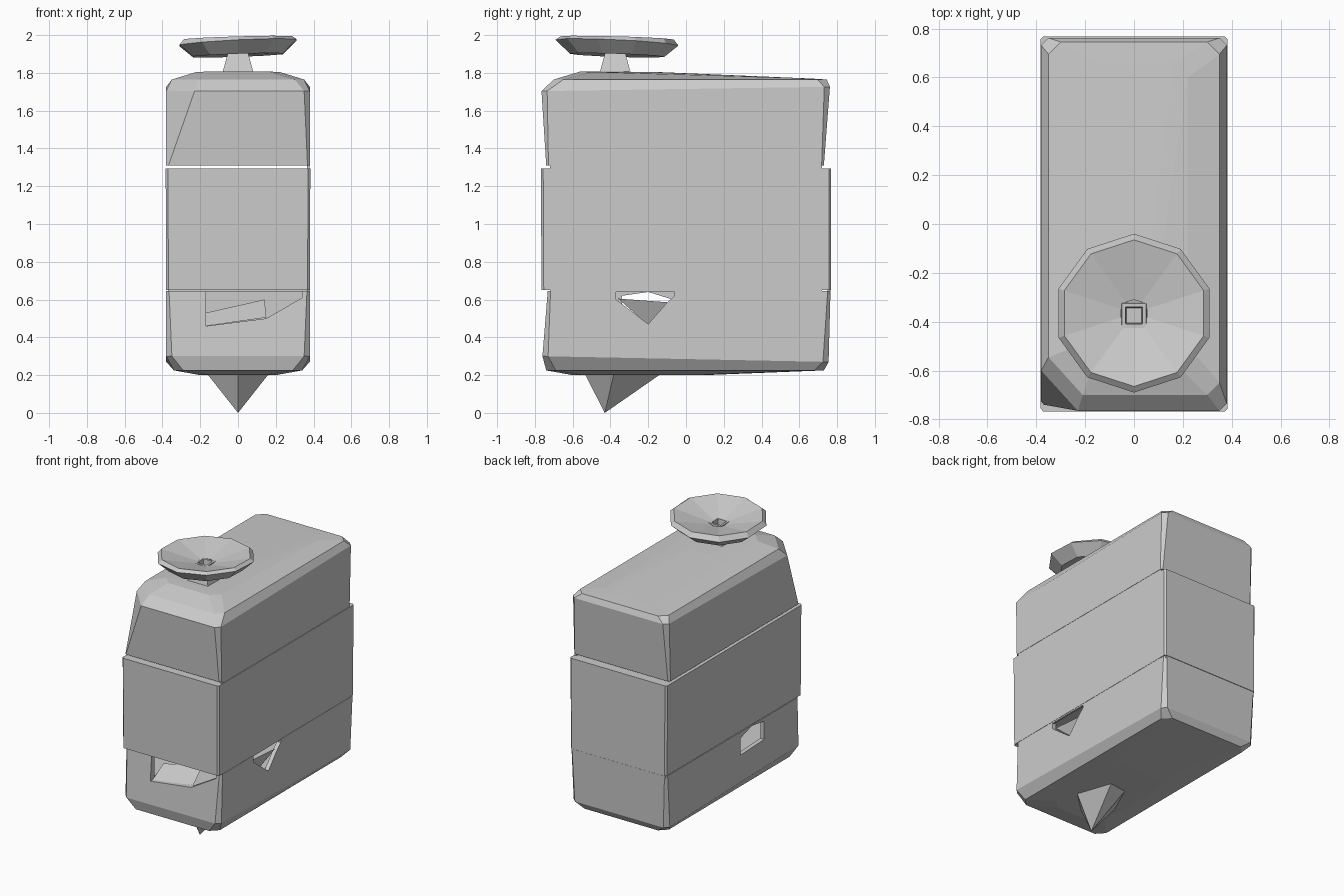
import bpy, bmesh, math
from mathutils import Vector

cube = bpy.data.objects.get("Cube")
if cube:
    bpy.data.objects.remove(cube, do_unlink=True)

grey = bpy.data.materials.new("plain grey")
grey.use_nodes = True
GREY = (0.6, 0.6, 0.6, 1)
grey.diffuse_color = GREY
grey.node_tree.nodes["Principled BSDF"].inputs["Base Color"].default_value = GREY


def make(name, verts, faces):
    bm = bmesh.new()
    vs = [bm.verts.new(v) for v in verts]
    for f in faces:
        bm.faces.new([vs[i] for i in f])
    bmesh.ops.recalc_face_normals(bm, faces=bm.faces)
    mesh = bpy.data.meshes.new(name)
    bm.to_mesh(mesh)
    bm.free()
    mesh.materials.append(grey)
    ob = bpy.data.objects.new(name, mesh)
    bpy.context.collection.objects.link(ob)
    return ob


def loft(name, rings, caps=True, loop=False):
    n, verts, faces = len(rings[0]), [p for r in rings for p in r], []
    for k in range(len(rings) if loop else len(rings) - 1):
        a, b = k * n, (k + 1) % len(rings) * n
        faces += [(a + i, a + (i + 1) % n, b + (i + 1) % n, b + i) for i in range(n)]
    if caps and not loop:
        faces += [range(n), range((len(rings) - 1) * n, len(rings) * n)]
    return make(name, verts, faces)


def ring(x, y0, y1, z, cut=0.02, cut_left=None, tilt=0):
    """Rectangle with cut corners; cut_left is the front corner at -x."""
    c, d = cut, cut if cut_left is None else cut_left
    pts = [(-x + d, y0), (x - c, y0), (x, y0 + c), (x, y1 - c),
           (x - c, y1), (-x + c, y1), (-x, y1 - c), (-x, y0 + d * 1.1)]
    return [(px, py, z + tilt * py) for px, py in pts]


def prism(name, pts, axis, a, b):
    """Polygon given in the two other axes, pushed along one axis."""
    def put(p, d):
        return (d, *p) if axis == "x" else (p[0], d, p[1])
    return loft(name, [[put(p, a) for p in pts], [put(p, b) for p in pts]])


def carve(ob, cutter):
    mod = ob.modifiers.new("cut", "BOOLEAN")
    mod.operation, mod.solver, mod.object = "DIFFERENCE", "EXACT", cutter
    bpy.context.view_layer.update()
    result = bpy.data.meshes.new_from_object(
        ob.evaluated_get(bpy.context.evaluated_depsgraph_get()))
    ob.modifiers.clear()
    ob.data = result
    bpy.data.objects.remove(cutter, do_unlink=True)


# Body sections
lower = loft("lower_body", [
    ring(0.2, -0.6, 0.1, 0.2, 0.06),
    ring(0.34, -0.74, 0.73, 0.225, 0.05),
    ring(0.38, -0.76, 0.755, 0.285, 0.03, tilt=-0.02),
    ring(0.38, -0.732, 0.765, 0.645, 0.015)])
loft("middle_body", [
    ring(0.38, -0.765, 0.768, 0.65, 0.012),
    ring(0.383, -0.768, 0.768, 1.293, 0.012)])
loft("upper_body", [
    ring(0.38, -0.74, 0.73, 1.31, 0.012),
    ring(0.38, -0.765, 0.762, 1.715, 0.03, 0.15, 0.015),
    ring(0.35, -0.7, 0.745, 1.765, 0.05, 0.14),
    ring(0.22, -0.56, 0.66, 1.79, 0.06, tilt=-0.03),
    ring(0.1, -0.5, -0.15, 1.803, 0.04, tilt=-0.01)])

# Thin wall closing the seams on the +x side
prism("side_wall", [(-0.72, 0.64), (0.72, 0.64), (0.72, 1.32), (-0.72, 1.32)],
      "x", 0.365, 0.378)
prism("back_wall", [(-0.37, 0.63), (0.37, 0.63), (0.37, 0.66), (-0.37, 0.66)],
      "y", 0.75, 0.764)

# Hollow and torn openings in the lower section
carve(lower, prism("hollow", [(-0.7, 0.47), (0.2, 0.47), (0.2, 0.7), (-0.7, 0.7)],
                   "x", -0.35, 0.35))
carve(lower, prism("front_opening", [(-0.17, 0.7), (-0.17, 0.46), (0.15, 0.5),
                                     (0.34, 0.61), (0.34, 0.7)], "y", -0.9, -0.6))
carve(lower, prism("right_opening", [(-0.37, 0.7), (-0.37, 0.6), (-0.2, 0.47),
                                     (-0.1, 0.585), (-0.06, 0.62), (-0.06, 0.7)],
                   "x", 0.3, 0.5))
carve(lower, prism("left_opening", [(-0.34, 0.62), (-0.34, 0.49), (-0.07, 0.48),
                                    (-0.07, 0.6), (-0.2, 0.64)], "x", -0.5, -0.3))

# Bent flaps inside the openings
make("side_flap", [(0.36, -0.36, 0.605), (0.36, -0.09, 0.585), (0.3, -0.2, 0.465)],
     [(0, 1, 2)])
make("front_flap", [(-0.17, -0.72, 0.46), (0.15, -0.72, 0.505),
                    (0.14, -0.6, 0.6), (-0.17, -0.6, 0.53)], [(0, 1, 2, 3)])


# Dished disc on a flared square stem
def circle(r, z, n=10, lean=0.0, cy=-0.365):
    return [(r * math.sin(i * math.tau / n), cy + r * math.cos(i * math.tau / n),
             z - lean * math.cos(i * math.tau / n + 0.8)) for i in range(n)]


loft("top_disc", [circle(0.055, 1.925), circle(0.3, 1.985, lean=0.012),
                  circle(0.325, 1.96, lean=0.022), circle(0.25, 1.893, lean=0.012),
                  circle(0.06, 1.905)], loop=True)


def square(r, z, cy=-0.375):
    return [(sx * r, cy + sy * r, z) for sx, sy in ((-1, -1), (1, -1), (1, 1), (-1, 1))]


loft("stem", [square(0.085, 1.79), square(0.055, 1.9), square(0.05, 1.93),
              square(0.035, 1.93), square(0.03, 1.88)])

# Spike under the body
base = [(-0.17, -0.38), (0, -0.54), (0.17, -0.38), (0.08, -0.12), (-0.06, -0.14)]
make("bottom_spike", [(x, y, 0.215) for x, y in base] + [(0, -0.43, 0)],
     [range(5)] + [(i, (i + 1) % 5, 5) for i in range(5)])
